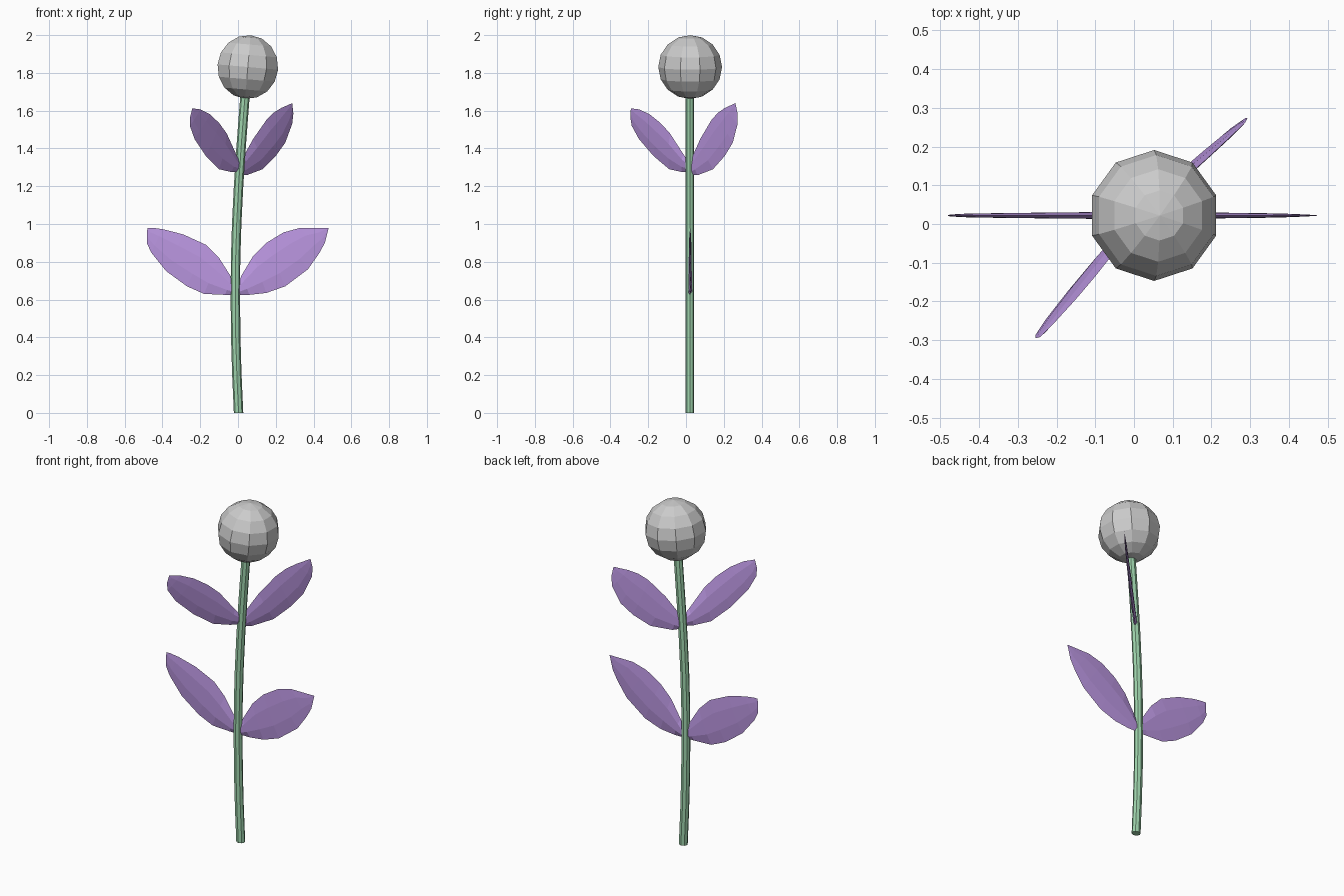
import bpy, bmesh, math

if "Cube" in bpy.data.objects:
    bpy.data.objects.remove(bpy.data.objects["Cube"])


def material(name, rgb):
    m = bpy.data.materials.new(name)
    m.diffuse_color = (*rgb, 1)
    m.use_nodes = True
    m.node_tree.nodes["Principled BSDF"].inputs["Base Color"].default_value = m.diffuse_color
    return m


PURPLE = material("purple", (0.50, 0.31, 0.76))
GREEN = material("green", (0.34, 0.65, 0.41))


def loft(name, rings, mat):
    """Skin a stack of equal-sized closed rings and cap both ends."""
    bm = bmesh.new()
    vs = [[bm.verts.new(p) for p in r] for r in rings]
    n = len(vs[0])
    for a, b in zip(vs, vs[1:]):
        for i in range(n):
            j = (i + 1) % n
            bm.faces.new((a[i], a[j], b[j], b[i]))
    bm.faces.new(vs[0])
    bm.faces.new(vs[-1])
    bmesh.ops.remove_doubles(bm, verts=bm.verts, dist=1e-5)
    bmesh.ops.recalc_face_normals(bm, faces=bm.faces)
    me = bpy.data.meshes.new(name)
    bm.to_mesh(me)
    bm.free()
    me.materials.append(mat)
    ob = bpy.data.objects.new(name, me)
    bpy.context.collection.objects.link(ob)
    return ob


def leaf(name, sections, plane, normal, half):
    """Thin lens leaf: sections are (lower x, z, upper x, z), plane gives y."""
    rings = []
    for i, (x0, z0, x1, z1) in enumerate(sections):
        t = half * (1 - (i / (len(sections) - 1)) ** 2)
        ring = []
        for f, s in ((0, 0), (.3, 1), (.7, 1), (1, 0), (.7, -1), (.3, -1)):
            x, z = x0 + (x1 - x0) * f, z0 + (z1 - z0) * f
            ring.append((x + normal[0] * s * t, plane(x, z) + normal[1] * s * t, z))
        rings.append(ring)
    return loft(name, rings, PURPLE)


# Stem: gently bowed tube
path = [(.003, 0), (-.006, .2), (-.012, .4), (-.014, .6), (-.013, .8),
        (-.007, 1), (.003, 1.2), (.016, 1.4), (.031, 1.6), (.042, 1.74)]
loft("stem", [[(x + .025 * math.cos(k * math.pi / 4),
                .021 + .0225 * math.sin(k * math.pi / 4), z)
               for k in range(8)] for x, z in path], GREEN)

# Flower head: faceted ball leaning with the stem
bpy.ops.mesh.primitive_uv_sphere_add(segments=10, ring_count=8, radius=.169,
                                     location=(.052, .022, 1.831),
                                     rotation=(0, math.radians(5), 0))
bpy.context.object.name = "flower_head"

# Lower leaf pair, facing front
flat = lambda x, z: .022
leaf("lower_leaf_right", [
    (-.01, .625, -.01, .66), (.06, .625, .02, .73), (.15, .635, .08, .83),
    (.25, .67, .15, .90), (.37, .76, .24, .955), (.43, .845, .33, .98),
    (.46, .90, .42, .98), (.48, .98, .48, .98)], flat, (0, 1), .009)
leaf("lower_leaf_left", [
    (-.01, .625, -.01, .67), (-.07, .625, -.03, .71), (-.18, .63, -.10, .82),
    (-.27, .67, -.17, .89), (-.38, .75, -.29, .945), (-.46, .85, -.40, .973),
    (-.483, .90, -.455, .98), (-.48, .98, -.48, .98)], flat, (0, 1), .009)

# Upper leaf pair, turned about 45 degrees
diag = (-.707, .707)
leaf("upper_leaf_right", [
    (.01, 1.262, .008, 1.30), (.045, 1.258, .03, 1.36), (.13, 1.29, .08, 1.45),
    (.20, 1.36, .15, 1.55), (.25, 1.43, .19, 1.59), (.287, 1.53, .23, 1.615),
    (.293, 1.585, .26, 1.628), (.287, 1.64, .287, 1.64)],
    lambda x, z: x + .015 - .11 * (z - 1.27), diag, .009)
leaf("upper_leaf_left", [
    (.01, 1.275, .01, 1.33), (-.035, 1.275, -.01, 1.37), (-.10, 1.29, -.06, 1.48),
    (-.17, 1.36, -.10, 1.535), (-.23, 1.45, -.15, 1.582), (-.255, 1.52, -.20, 1.607),
    (-.254, 1.565, -.225, 1.61), (-.242, 1.612, -.242, 1.612)],
    lambda x, z: x + .015 - .19 * (z - 1.27), diag, .009)
